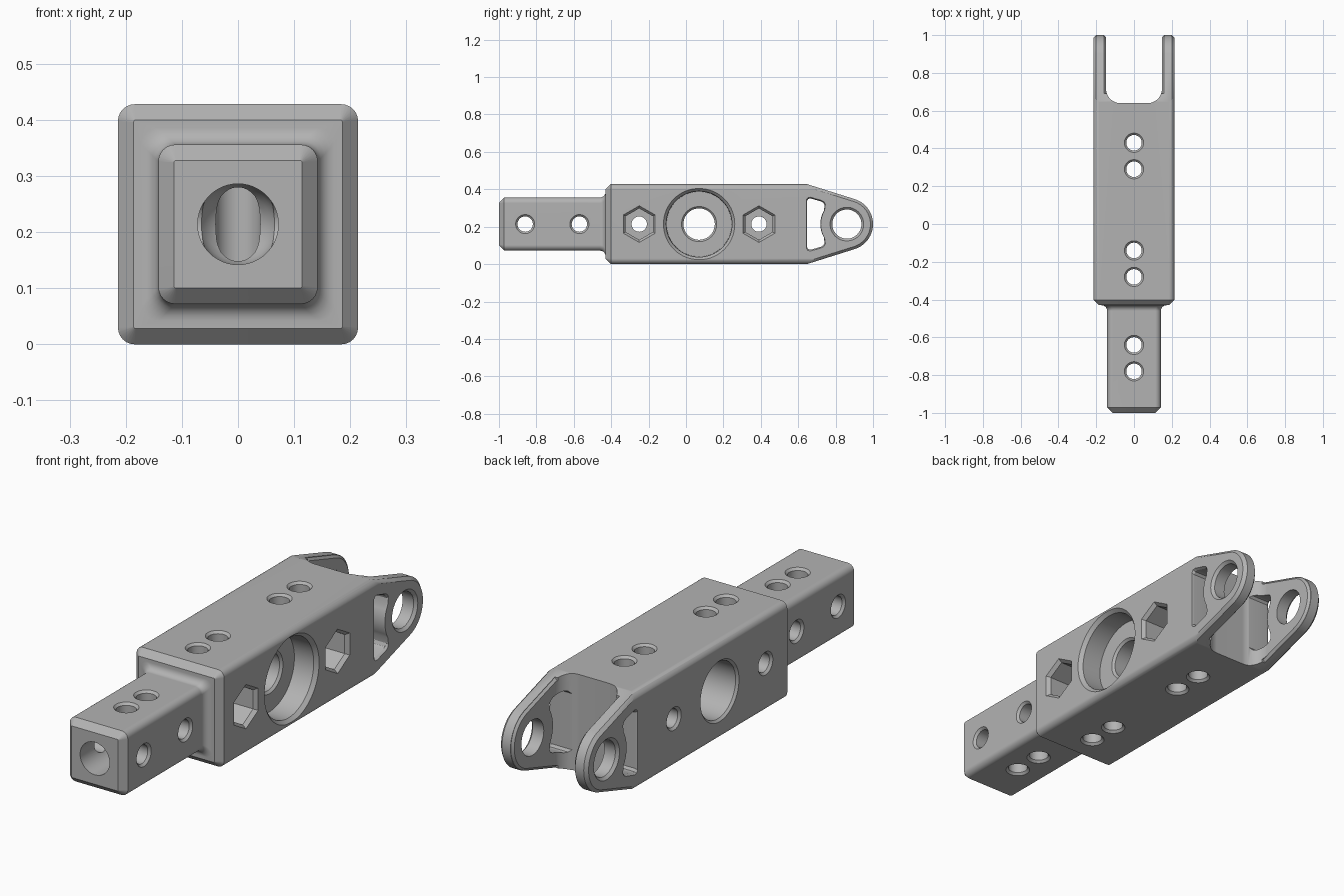
import bpy, bmesh
from math import sin, cos, pi, radians, acos, atan2, hypot

cube = bpy.data.objects.get("Cube")
if cube:
    bpy.data.objects.remove(cube, do_unlink=True)

ZC = 0.214     # height of the centre line
H = 0.214      # half width of the body
EYE_Y = 0.86   # centre of the fork eye
EYE_R = 0.14

grey = bpy.data.materials.new("machined grey")
grey.use_nodes = True
grey.diffuse_color = (0.45, 0.45, 0.45, 1)
grey.node_tree.nodes["Principled BSDF"].inputs["Base Color"].default_value = (0.45, 0.45, 0.45, 1)


def loft(name, rings):
    """Closed solid through rings of equal point count."""
    bm = bmesh.new()
    loops = [[bm.verts.new(p) for p in ring] for ring in rings]
    n = len(loops[0])
    for a, b in zip(loops, loops[1:]):
        for i in range(n):
            j = (i + 1) % n
            bm.faces.new((a[i], a[j], b[j], b[i]))
    bm.faces.new(loops[0])
    bm.faces.new(loops[-1])
    bmesh.ops.recalc_face_normals(bm, faces=bm.faces)
    mesh = bpy.data.meshes.new(name)
    bm.to_mesh(mesh)
    bm.free()
    mesh.materials.append(grey)
    obj = bpy.data.objects.new(name, mesh)
    bpy.context.collection.objects.link(obj)
    return obj


def combine(target, tool, operation="DIFFERENCE"):
    """Apply a boolean and discard the tool."""
    tool.hide_render = True
    mod = target.modifiers.new("cut", "BOOLEAN")
    mod.operation, mod.solver, mod.object = operation, "EXACT", tool
    bpy.context.view_layer.objects.active = target
    bpy.ops.object.modifier_apply(modifier=mod.name)
    bpy.data.objects.remove(tool, do_unlink=True)


def rounded_square(y, half, r, steps=6):
    ring = []
    for q, (sx, sz) in enumerate(((1, 1), (-1, 1), (-1, -1), (1, -1))):
        for k in range(steps + 1):
            a = pi / 2 * (q + k / steps)
            ring.append((sx * (half - r) + r * cos(a), y, ZC + sz * (half - r) + r * sin(a)))
    return ring


def side_outline(x, inset, start=-1.2):
    """Straight bar tapering to a round eye, as a ring in the yz plane."""
    r, top, corner = EYE_R - inset, 0.216 - inset, 0.64 - 0.15 * inset
    dy = corner - EYE_Y
    tangent = atan2(top, dy) - acos(r / hypot(dy, top))
    pts = [(start, -top), (corner, -top)]
    for k in range(29):
        a = -tangent + 2 * tangent * k / 28
        pts.append((EYE_Y + r * cos(a), r * sin(a)))
    pts += [(corner, top), (start, top)]
    return [(x, y, ZC + z) for y, z in pts]


def bore(axis, y, spec, sides=48):
    """Turned cutter: spec lists (position on axis, radius)."""
    rings = []
    for t, r in spec:
        ring = []
        for k in range(sides):
            a = pi / 2 + 2 * pi * k / sides
            u, v = r * cos(a), r * sin(a)
            ring.append({"x": (t, y + u, ZC + v), "y": (u, t, ZC + v),
                         "z": (u, y + v, ZC + t)}[axis])
        rings.append(ring)
    combine(link, loft("bore_cutter", rings))


def through(axis, y, half, r, chamfer=0.01):
    e = 0.01
    bore(axis, y, [(-half - e, r + chamfer + e), (-half + chamfer, r),
                   (half - chamfer, r), (half + e, r + chamfer + e)])


# Stub, filleted shoulder and body bar in one loft
S, F = 0.142, 0.03
rings = [rounded_square(-1, S - 0.028, 0.004), rounded_square(-0.972, S, 0.03)]
for k in range(6):
    a = pi / 2 * k / 5
    rings.append(rounded_square(-0.46 + F * sin(a), S + F * (1 - cos(a)), 0.03))
rings += [rounded_square(-0.43, H - 0.028, 0.004), rounded_square(-0.402, H, 0.03),
          rounded_square(1.1, H, 0.03)]
link = loft("link_body", rings)

# Tapered, chamfered fork end
combine(link, loft("side_outline", [side_outline(-0.216, 0.016), side_outline(-0.2, 0),
                                    side_outline(0.2, 0), side_outline(0.216, 0.016)]),
        "INTERSECT")

# Fork slot with rounded inner corners
W, R = 0.148, 0.075
slot = [(W, 1.1), (-W, 1.1)]
for q, s in ((2, -1), (3, 1)):
    for k in range(9):
        a = pi / 2 * (q + k / 8)
        slot.append((s * (W - R) + R * cos(a), 0.64 + R + R * sin(a)))
combine(link, loft("slot_cutter", [[(x, y, z) for x, y in slot] for z in (-0.1, 0.55)]))

# Chamfer on the inner fork edges
frame = loft("inner_chamfer", [[(x, y, z) for y, z in ((0.69, -0.1), (1.1, -0.1), (1.1, 0.55), (0.69, 0.55))]
                               for x in (-0.158, 0.158)])
combine(frame, loft("inner_core", [side_outline(-0.168, -0.008), side_outline(-W, 0.012),
                                   side_outline(W, 0.012), side_outline(0.168, -0.008)]))
combine(link, frame)

# Kidney windows beside the fork eyes
half = [(0.738, 0.085), (0.741, 0.1), (0.735, 0.113), (0.722, 0.121),
        (0.667, 0.137), (0.655, 0.135), (0.647, 0.124)]
kidney = []
for k in range(9):
    a = radians(-30 + 60 * k / 8)
    kidney.append((EYE_Y - 0.142 * cos(a), 0.142 * sin(a)))
kidney += half[1:] + [(y, -z) for y, z in reversed(half[1:])]
rings = []
for x, grow in ((-0.224, 0.02), (-0.204, 0), (0.204, 0), (0.224, 0.02)):
    rings.append([(x, 0.692 + (y - 0.692) * (1 + 9 * grow), ZC + z * (1 + 5 * grow))
                  for y, z in kidney])
combine(link, loft("kidney_cutter", rings))

# Fork eyes and cross holes
through("x", EYE_Y, H, 0.078, 0.012)
for y in (0.43, 0.29, -0.14, -0.28):
    through("z", y, H, 0.041)
for y in (-0.64, -0.78):
    through("z", y, S, 0.041)
for y in (-0.86, -0.57):
    through("x", y, S, 0.041)

# Hexagonal nut pockets with bolt holes
for y in (-0.25, 0.39):
    through("x", y, H, 0.041)
    bore("x", y, [(0.08, 0.084), (0.198, 0.084), (0.224, 0.107)], sides=6)

# Stepped central bearing seat
bore("x", 0.07, [(-0.224, 0.144), (-0.204, 0.125), (0, 0.125)], 64)
bore("x", 0.07, [(-0.02, 0.084), (0.095, 0.084), (0.115, 0.104)], 64)
bore("x", 0.07, [(0.105, 0.174), (0.198, 0.176), (0.224, 0.2)], 64)

# Round-bottomed bore in the stub end
bore("y", 0, [(-1.05, 0.072)] + [(-0.85 + 0.072 * sin(a), 0.072 * cos(a))
                                 for a in (radians(12 * k) for k in range(8))])

# Shading
for obj in bpy.context.selected_objects:
    obj.select_set(False)
link.select_set(True)
bpy.context.view_layer.objects.active = link
bpy.ops.object.shade_smooth_by_angle(angle=radians(30))
weighted = link.modifiers.new("weighted_normals", "WEIGHTED_NORMAL")
weighted.keep_sharp = True
